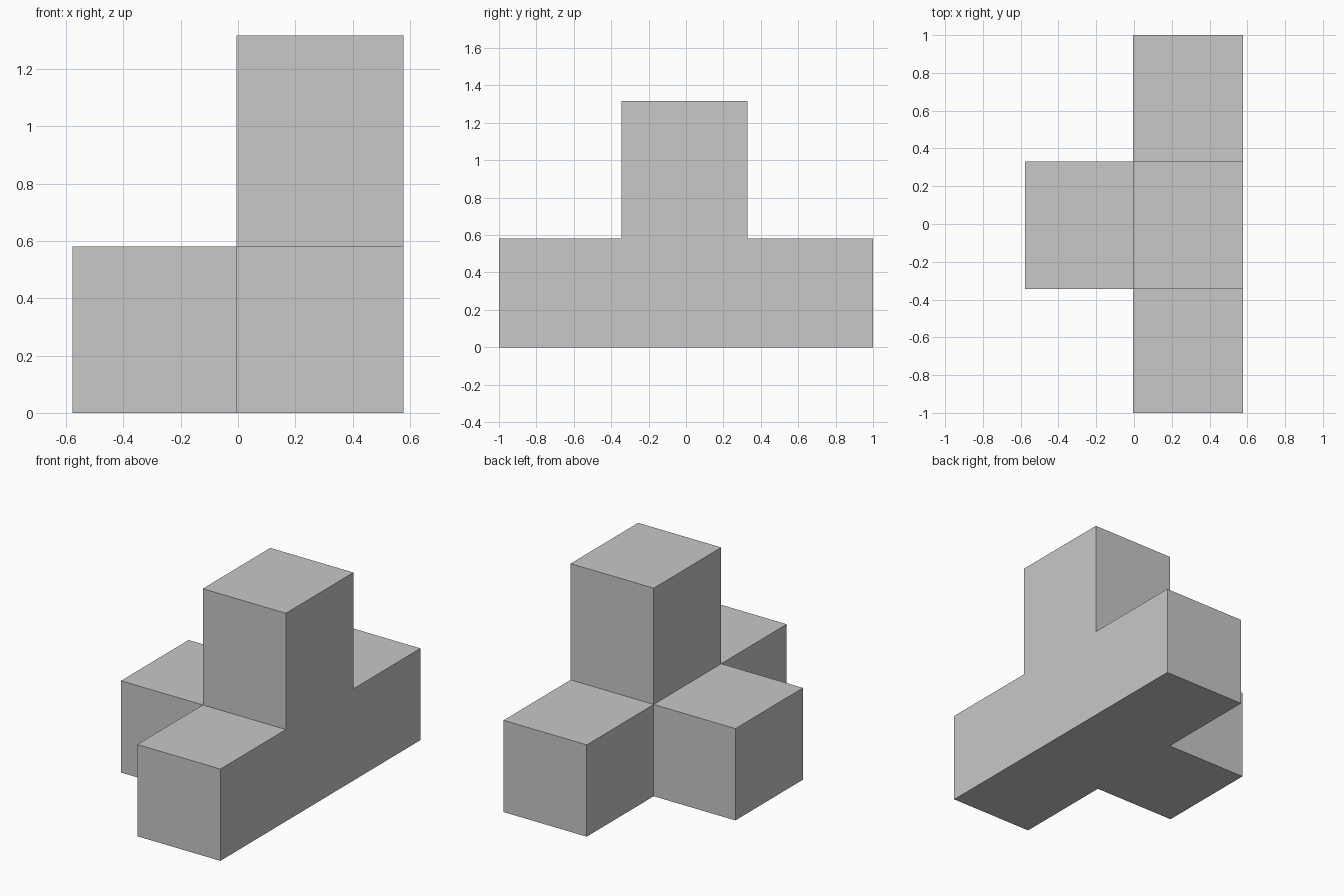
import bpy, bmesh
from mathutils import Vector, Matrix

if "Cube" in bpy.data.objects:
    bpy.data.objects.remove(bpy.data.objects["Cube"], do_unlink=True)

# Single flat colour
grey = bpy.data.materials.new("plain_grey")
grey.use_nodes = True
colour = (0.58, 0.58, 0.58, 1)
grey.diffuse_color = colour
grey.node_tree.nodes["Principled BSDF"].inputs["Base Color"].default_value = colour

# Core block
low, high = Vector((-0.005, -0.345, 0)), Vector((0.577, 0.33, 0.581))
centre = (low + high) / 2
bm = bmesh.new()
bmesh.ops.create_cube(bm, size=1, matrix=Matrix.Translation(centre)
                      @ Matrix.Diagonal((*(high - low), 1)))
core_faces = list(bm.faces)


def extrude_arm(direction, length):
    """Pull the core face on the given side out into an arm."""
    direction = Vector(direction)
    face = max(core_faces, key=lambda f: (f.calc_center_median() - centre).normalized().dot(direction))
    core_faces.remove(face)
    new = bmesh.ops.extrude_face_region(bm, geom=[face])["geom"]
    verts = [g for g in new if isinstance(g, bmesh.types.BMVert)]
    bmesh.ops.translate(bm, verts=verts, vec=direction * length)
    bm.faces.remove(face)


# Side arm, front and back arms, upright tower
extrude_arm((-1, 0, 0), 0.572)
extrude_arm((0, -1, 0), 0.655)
extrude_arm((0, 1, 0), 0.67)
extrude_arm((0, 0, 1), 0.736)

# Merge the flush faces of the core and arms
bmesh.ops.recalc_face_normals(bm, faces=bm.faces)
bmesh.ops.dissolve_limit(bm, angle_limit=0.01, verts=bm.verts, edges=bm.edges)

mesh = bpy.data.meshes.new("branching_block")
bm.to_mesh(mesh)
bm.free()
mesh.materials.append(grey)
block = bpy.data.objects.new("branching_block", mesh)
bpy.context.collection.objects.link(block)
